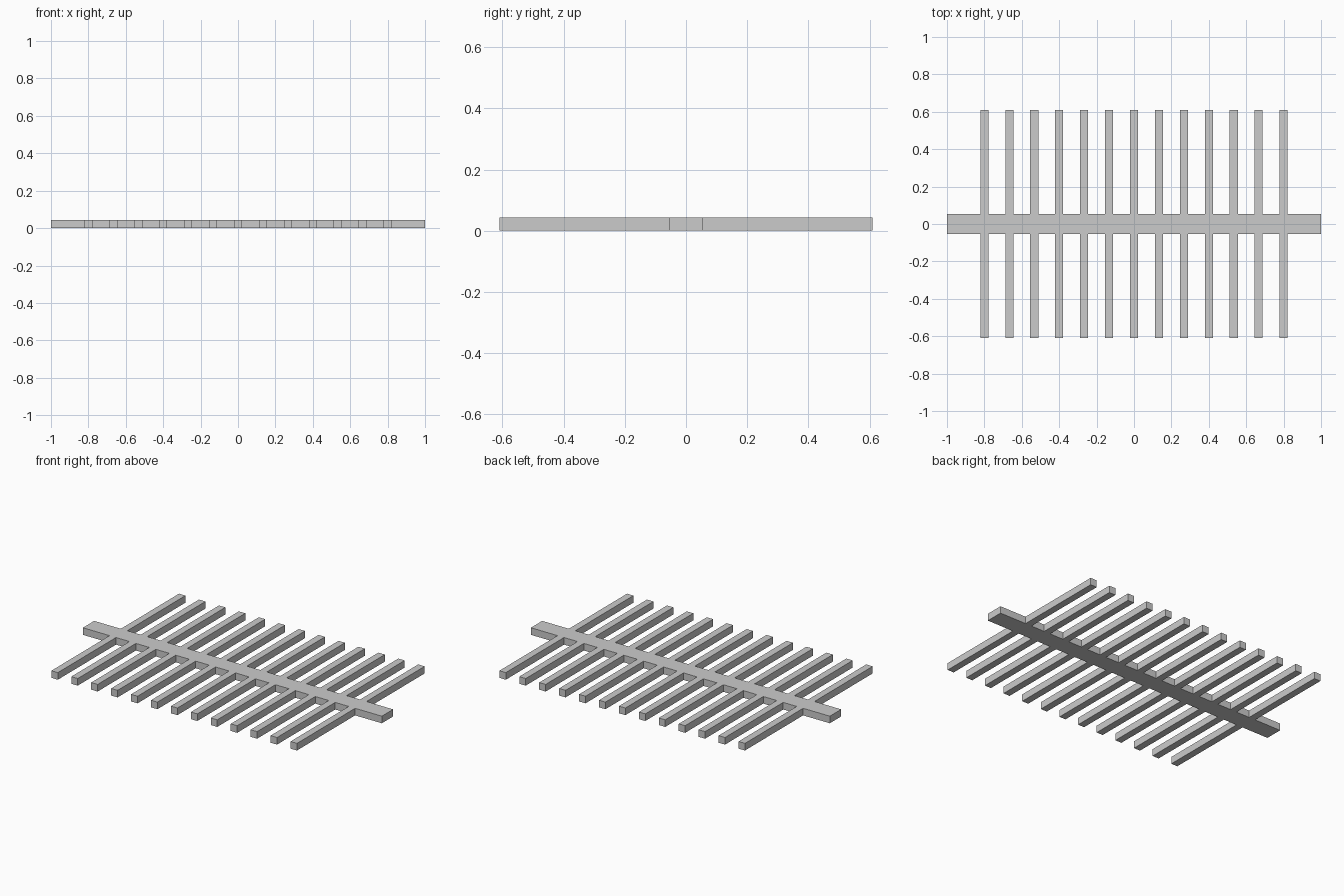
import bpy, bmesh

if "Cube" in bpy.data.objects:
    bpy.data.objects.remove(bpy.data.objects["Cube"])

RIBS = 13
SPACING = 1.6 / 12
RIB_W = 0.043
HEIGHT = 0.043
SPINE_Y = 0.054
RIB_Y = 0.61

# Column boundaries along x: gaps alternate with rib columns
xs = [-1.0]
for i in range(RIBS):
    c = (i - (RIBS - 1) / 2) * SPACING
    xs += [c - RIB_W / 2, c + RIB_W / 2]
xs.append(1.0)

bm = bmesh.new()


def cell(x0, x1, y0, y1):
    corners = ((x0, y0), (x1, y0), (x1, y1), (x0, y1))
    bm.faces.new([bm.verts.new((x, y, 0)) for x, y in corners])


# Flat plan: spine strip, with a rib on both sides of every odd column
for i, (x0, x1) in enumerate(zip(xs, xs[1:])):
    cell(x0, x1, -SPINE_Y, SPINE_Y)
    if i % 2:
        cell(x0, x1, SPINE_Y, RIB_Y)
        cell(x0, x1, -RIB_Y, -SPINE_Y)
bmesh.ops.remove_doubles(bm, verts=bm.verts, dist=1e-5)

# Thicken the plan into one welded solid, keeping the plan as the underside
ext = bmesh.ops.extrude_face_region(bm, geom=bm.faces[:], use_keep_orig=True)
top = [v for v in ext["geom"] if isinstance(v, bmesh.types.BMVert)]
bmesh.ops.translate(bm, verts=top, vec=(0, 0, HEIGHT))
bmesh.ops.recalc_face_normals(bm, faces=bm.faces)

mesh = bpy.data.meshes.new("ribbed_rack")
bm.to_mesh(mesh)
bm.free()
bpy.context.collection.objects.link(bpy.data.objects.new("ribbed_rack", mesh))
